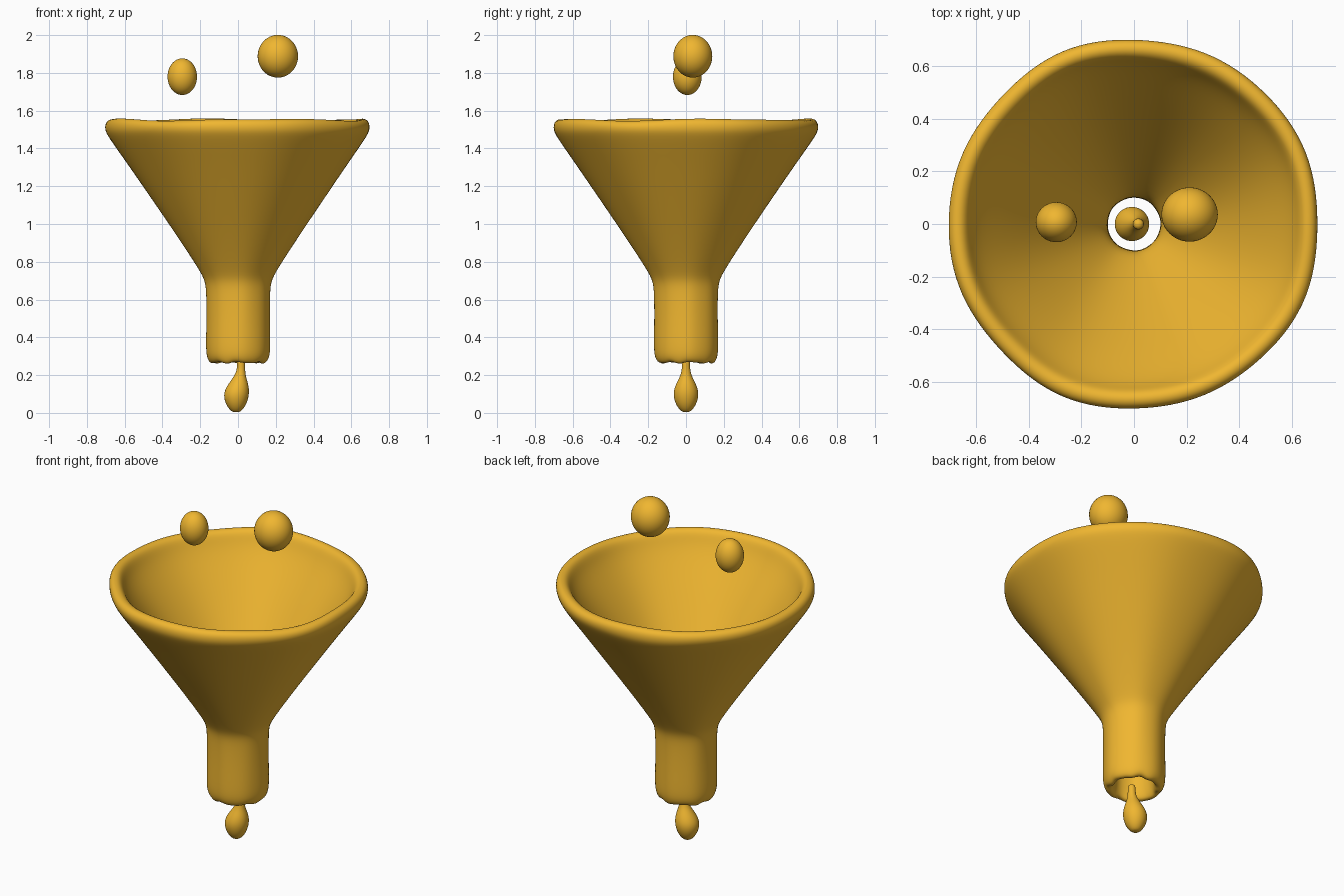
import bpy, bmesh
from math import sin, cos, pi

if "Cube" in bpy.data.objects:
    bpy.data.objects.remove(bpy.data.objects["Cube"])

mat = bpy.data.materials.new("amber")
mat.diffuse_color = (0.87, 0.47, 0.03, 1)
mat.use_nodes = True
mat.node_tree.nodes["Principled BSDF"].inputs["Base Color"].default_value = mat.diffuse_color


def lathe(name, profile, closed, path=lambda z: 0.0, wobble=None, levels=2, n=32):
    """Revolve (r, z) points round z; path(z) shifts the axis in x."""
    bm = bmesh.new()
    rings = []
    for i, (r, z) in enumerate(profile):
        if r == 0:
            rings.append([bm.verts.new((path(z), 0, z))] * n)
            continue
        ring = []
        for k in range(n):
            a = 2 * pi * k / n
            dr, dz = wobble(a, r, z) if wobble else (0, 0)
            ring.append(bm.verts.new((path(z) + (r + dr) * cos(a), (r + dr) * sin(a), z + dz)))
        rings.append(ring)
    pairs = list(zip(rings, rings[1:]))
    if closed:
        pairs.append((rings[-1], rings[0]))
    for a, b in pairs:
        for k in range(n):
            j = (k + 1) % n
            bm.faces.new(list(dict.fromkeys((a[k], a[j], b[j], b[k]))))
    bmesh.ops.recalc_face_normals(bm, faces=bm.faces)
    me = bpy.data.meshes.new(name)
    bm.to_mesh(me)
    bm.free()
    return finish(name, me, levels)


def finish(name, me, levels):
    ob = bpy.data.objects.new(name, me)
    bpy.context.collection.objects.link(ob)
    me.materials.append(mat)
    me.shade_smooth()
    if levels:
        mod = ob.modifiers.new("smooth", 'SUBSURF')
        mod.levels = mod.render_levels = levels
    return ob


# Hand-made unevenness of the funnel
def uneven(a, r, z):
    dr = r * (0.006 * sin(5 * a + 3 * z) + 0.006 * cos(8 * a - 2 * z))
    dz = 0
    if z > 1.5:
        dz = 0.005 * sin(4 * a + 0.5) + 0.003 * cos(7 * a)
    elif z < 0.3:
        dz = 0.005 * sin(7 * a) + 0.004 * cos(11 * a)
    return dr, dz


# Funnel: outside from spout to rim, then back down the inside
funnel_profile = [
    (0.13, 0.265), (0.152, 0.267), (0.168, 0.30), (0.171, 0.36), (0.168, 0.5), (0.169, 0.64),
    (0.176, 0.70), (0.205, 0.755), (0.32, 0.93), (0.475, 1.155), (0.60, 1.335), (0.69, 1.46),
    (0.710, 1.50), (0.705, 1.54), (0.675, 1.557), (0.642, 1.545), (0.622, 1.50),
    (0.59, 1.44), (0.49, 1.30), (0.375, 1.13), (0.235, 0.92), (0.125, 0.75),
    (0.103, 0.70), (0.10, 0.62), (0.101, 0.45), (0.105, 0.32), (0.115, 0.275)]
lathe("funnel", funnel_profile, True, wobble=uneven)

# Falling drip with its thin stretched neck
drip_profile = [(0, 0.003), (0.025, 0.006), (0.05, 0.035), (0.066, 0.075), (0.068, 0.115),
                (0.053, 0.155), (0.033, 0.19), (0.022, 0.225), (0.022, 0.26), (0.02, 0.28), (0, 0.29)]
lathe("drip", drip_profile, False, n=16,
      path=lambda z: -0.01 + 0.026 * min(1, max(0, (z - 0.1) / 0.12)))


# Drops floating above the mouth
def drop(name, centre, radii):
    bm = bmesh.new()
    bmesh.ops.create_uvsphere(bm, u_segments=40, v_segments=24, radius=1)
    me = bpy.data.meshes.new(name)
    bm.to_mesh(me)
    bm.free()
    ob = finish(name, me, 0)
    ob.location, ob.scale = centre, radii


drop("small_drop", (-0.295, 0.007, 1.78), (0.078, 0.076, 0.097))
drop("large_drop", (0.211, 0.036, 1.888), (0.107, 0.103, 0.113))
